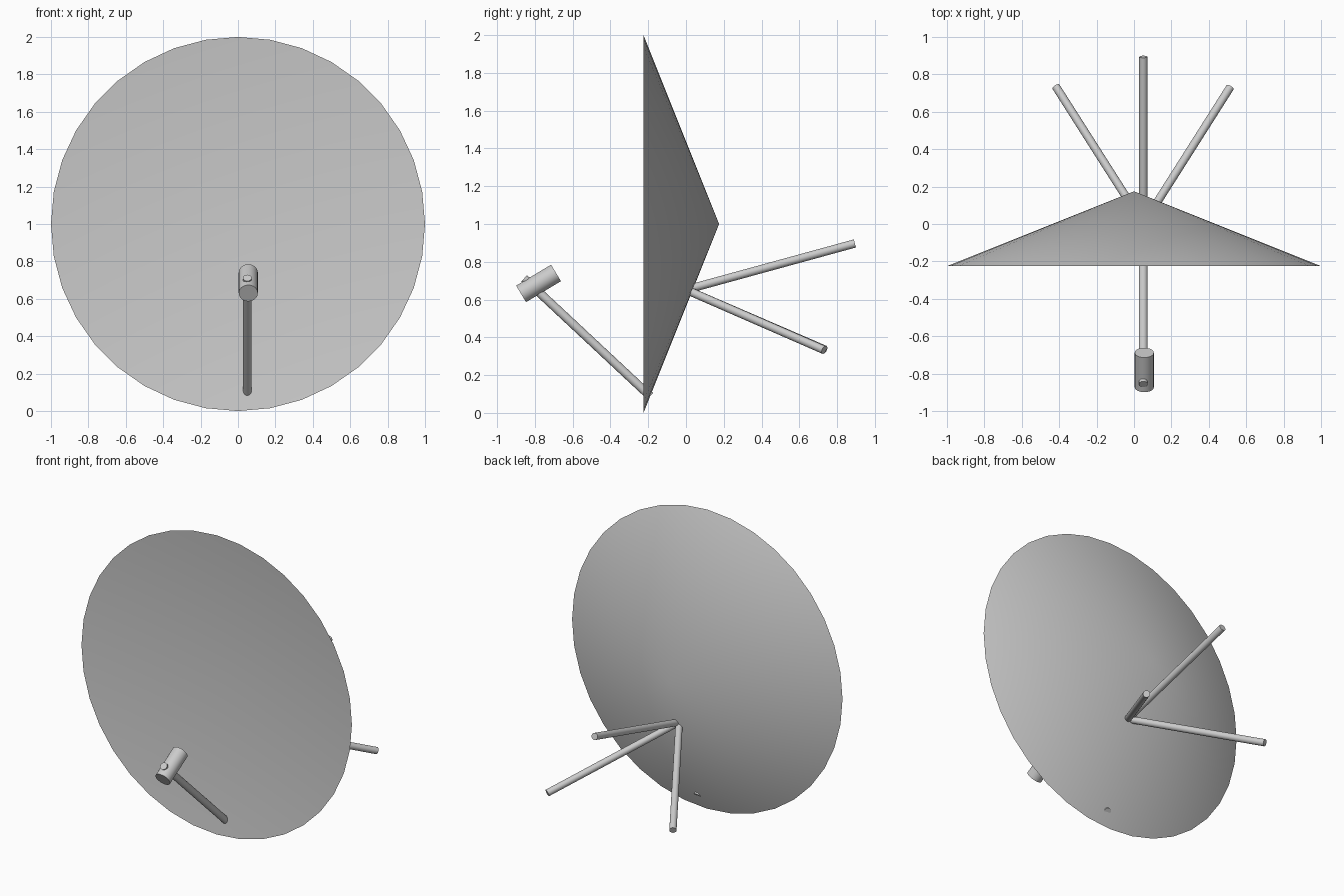
import bpy, bmesh, math
from mathutils import Vector

if "Cube" in bpy.data.objects:
    bpy.data.objects.remove(bpy.data.objects["Cube"])


def finish(bm, name, angle=40):
    """Turn a bmesh into a smooth-shaded object with sharp caps and rims."""
    bmesh.ops.recalc_face_normals(bm, faces=bm.faces)
    mesh = bpy.data.meshes.new(name)
    bm.to_mesh(mesh)
    bm.free()
    obj = bpy.data.objects.new(name, mesh)
    bpy.context.collection.objects.link(obj)
    bpy.ops.object.select_all(action='DESELECT')
    bpy.context.view_layer.objects.active = obj
    obj.select_set(True)
    bpy.ops.object.shade_smooth_by_angle(angle=math.radians(angle))
    return obj


def rod(name, start, end, radius, sides=24):
    """Capped cylinder between two points."""
    a, b = Vector(start), Vector(end)
    bm = bmesh.new()
    bmesh.ops.create_cone(bm, cap_ends=True, segments=sides, radius1=radius,
                          radius2=radius, depth=(b - a).length)
    turn = (b - a).to_track_quat('Z', 'Y').to_matrix().to_4x4()
    bmesh.ops.transform(bm, matrix=turn, verts=bm.verts)
    bmesh.ops.translate(bm, vec=(a + b) / 2, verts=bm.verts)
    return finish(bm, name)


# Dish: conical back and a shallow hollow front sharing one 36-sided rim
RIM_Y, BACK_Y, HOLLOW_Y, SIDES = -0.225, 0.175, -0.125, 36
bm = bmesh.new()
rim = [bm.verts.new((math.sin(t), RIM_Y, 1 + math.cos(t)))
       for t in (2 * math.pi * i / SIDES for i in range(SIDES))]
for centre_y in (BACK_Y, HOLLOW_Y):
    centre = bm.verts.new((0, centre_y, 1))
    for i in range(SIDES):
        bm.faces.new((rim[i], rim[(i + 1) % SIDES], centre))
finish(bm, "dish", 60)

# Feed arm runs from the lower rim right through the receiver
rod("feed_arm", (0.05, -0.19, 0.089), (0.05, -0.857, 0.712), 0.023)
rod("receiver", (0.055, -0.873, 0.63), (0.055, -0.688, 0.741), 0.051)

# Three mounting struts fan out from one point behind the dish
hub = (0.05, 0.0, 0.652)
for name, tip in (("upper_strut", (0.05, 0.894, 0.897)),
                  ("left_strut", (-0.418, 0.735, 0.335)),
                  ("right_strut", (0.514, 0.731, 0.333))):
    rod(name, hub, tip, 0.022)
